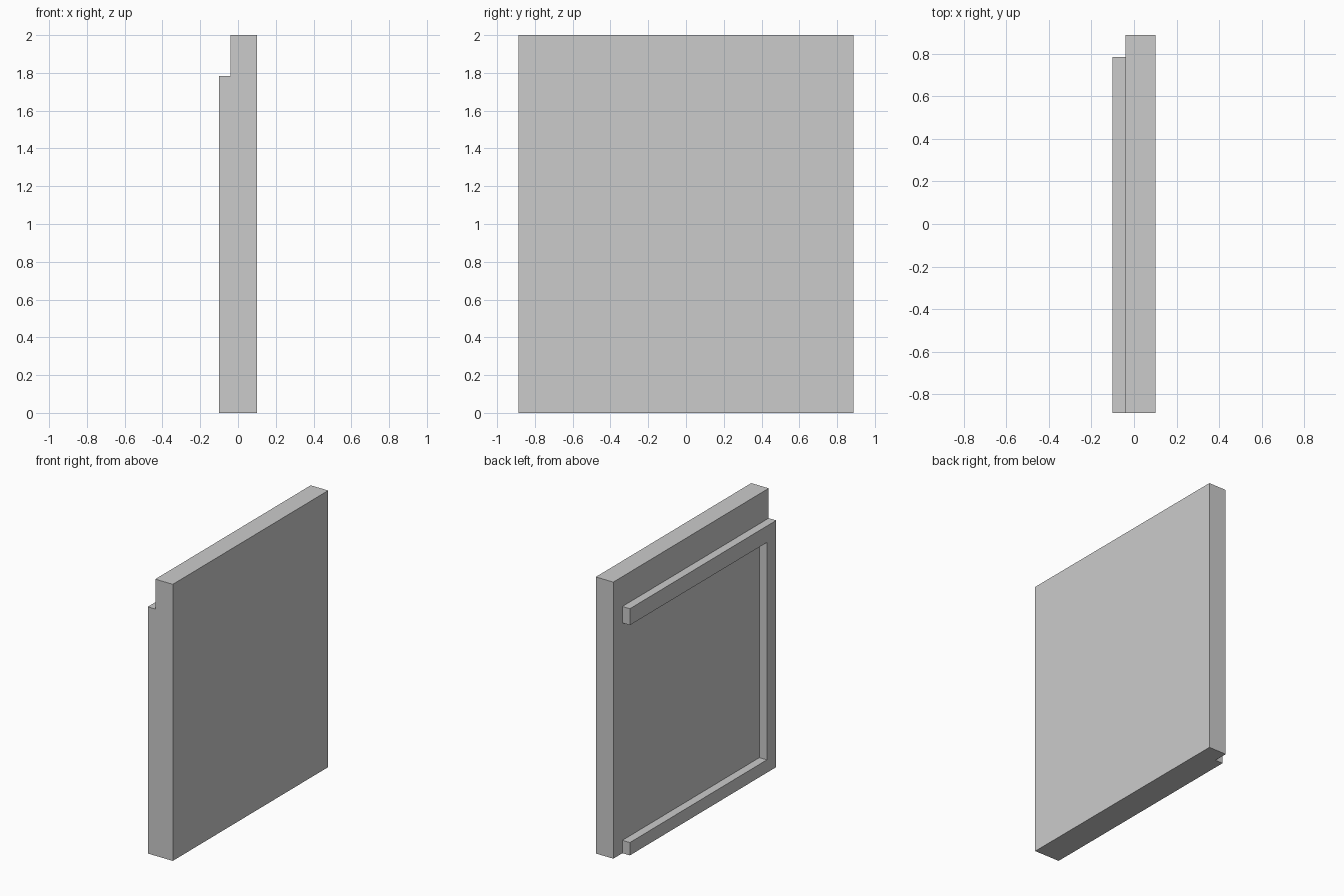
import bpy
import bmesh

cube = bpy.data.objects.get("Cube")
if cube:
    bpy.data.objects.remove(cube, do_unlink=True)

grey = bpy.data.materials.new("light grey")
grey.use_nodes = True
colour = (0.6, 0.6, 0.6, 1)
grey.diffuse_color = colour
grey.node_tree.nodes["Principled BSDF"].inputs["Base Color"].default_value = colour


def slab(name, outline, x0, x1):
    """Extrude a (y, z) outline along x from x0 to x1."""
    bm = bmesh.new()
    face = bm.faces.new([bm.verts.new((x0, y, z)) for y, z in outline])
    ext = bmesh.ops.extrude_face_region(bm, geom=[face])
    moved = [g for g in ext["geom"] if isinstance(g, bmesh.types.BMVert)]
    bmesh.ops.translate(bm, verts=moved, vec=(x1 - x0, 0, 0))
    bmesh.ops.recalc_face_normals(bm, faces=bm.faces)
    mesh = bpy.data.meshes.new(name)
    bm.to_mesh(mesh)
    bm.free()
    mesh.materials.append(grey)
    obj = bpy.data.objects.new(name, mesh)
    bpy.context.collection.objects.link(obj)
    return obj


half = 0.888      # half the panel width
back = -0.04      # plane where the rail meets the panel

# Main flat panel
slab("panel", [(-half, 0), (half, 0), (half, 2), (-half, 2)], back, 0.1)

# C-shaped rail: bottom bar, front upright and top bar in one piece
end, inner = 0.784, -0.781
low, high, top = 0.093, 1.665, 1.784
slab("rail", [(-half, 0), (end, 0), (end, low), (inner, low),
              (inner, high), (end, high), (end, top), (-half, top)], -0.1, back)
